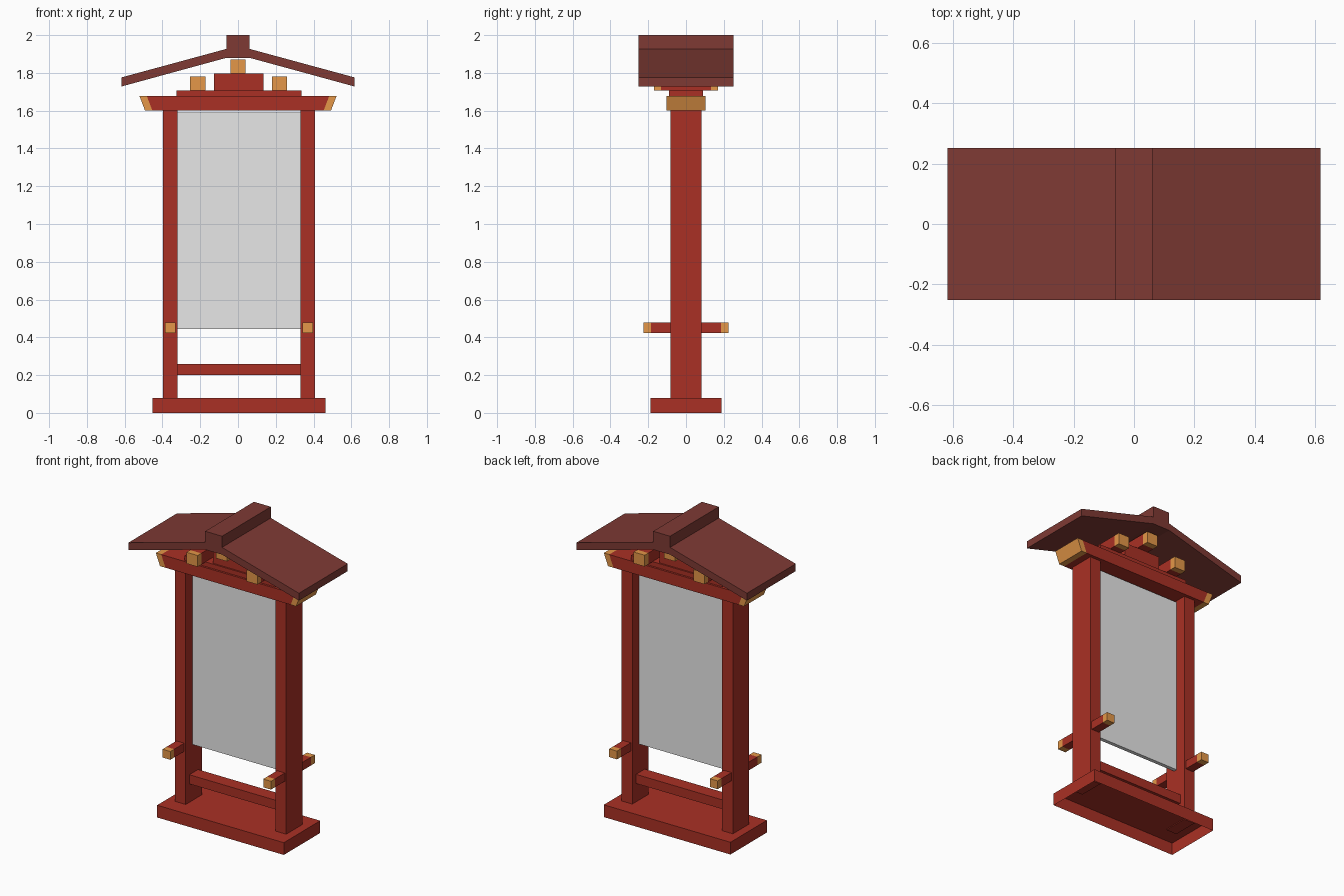
import bpy, bmesh
from mathutils import Vector

if "Cube" in bpy.data.objects:
    bpy.data.objects.remove(bpy.data.objects["Cube"])


def material(name, rgb):
    m = bpy.data.materials.new(name)
    m.diffuse_color = (*rgb, 1)
    m.use_nodes = True
    m.node_tree.nodes["Principled BSDF"].inputs["Base Color"].default_value = m.diffuse_color
    return m


RED = material("red_paint", (0.40, 0.030, 0.018))
GOLD = material("gold_tips", (0.78, 0.31, 0.065))
ROOF = material("dark_roof", (0.21, 0.042, 0.034))
GREY = material("grey_panel", (0.80, 0.80, 0.80))


def finish(bm, name, mats):
    bmesh.ops.recalc_face_normals(bm, faces=bm.faces)
    mesh = bpy.data.meshes.new(name)
    bm.to_mesh(mesh)
    bm.free()
    for m in mats:
        mesh.materials.append(m)
    ob = bpy.data.objects.new(name, mesh)
    bpy.context.collection.objects.link(ob)
    return ob


def box_bm(x, y, z):
    """Box from (min, max) ranges."""
    bm = bmesh.new()
    bmesh.ops.create_cube(bm, size=1)
    for v in bm.verts:
        v.co = Vector([r[0] + (c + 0.5) * (r[1] - r[0]) for c, r in zip(v.co, (x, y, z))])
    return bm


def box(name, x, y, z, mat=RED):
    return finish(box_bm(x, y, z), name, [mat])


def tipped_bar(name, x, y, z, axis, cut, lean=0.0):
    """Red bar with gold ends beyond +-cut; lean pulls the lower end edges inward."""
    bm = box_bm(x, y, z)
    for s in (-1, 1):
        p = Vector((0, 0, 0))
        p[axis] = s * cut
        n = Vector((0, 0, 0))
        n[axis] = 1
        bmesh.ops.bisect_plane(bm, geom=bm.verts[:] + bm.edges[:] + bm.faces[:],
                               plane_co=p, plane_no=n)
    for f in bm.faces:
        f.material_index = int(abs(f.calc_center_median()[axis]) > cut + 0.001)
    for v in bm.verts:
        if v.co.z < sum(z) / 2:
            v.co[axis] -= lean if v.co[axis] > 0 else -lean
    return finish(bm, name, [RED, GOLD])


C = 0.005  # the frame sits slightly right of the roof centre

# Base: a shallow box open underneath
bm = box_bm((C - 0.458, C + 0.458), (-0.188, 0.188), (0, 0.08))
bm.faces.ensure_lookup_table()
bottom = min(bm.faces, key=lambda f: f.calc_center_median().z)
bmesh.ops.delete(bm, geom=[bottom], context='FACES_ONLY')
finish(bm, "base", [RED])

# Posts and the arms passing through them
for side, s in (("left", -1), ("right", 1)):
    xs = sorted((C + s * 0.325, C + s * 0.402))
    box(side + "_post", xs, (-0.083, 0.083), (0.075, 1.6))
    xa = C + s * 0.364
    tipped_bar(side + "_arm", (xa - 0.028, xa + 0.028), (-0.226, 0.226),
               (0.424, 0.478), 1, 0.186)

# Rail and hanging panel between the posts
box("lower_rail", (C - 0.325, C + 0.325), (-0.045, 0.045), (0.20, 0.26))
box("panel", (C - 0.325, C + 0.325), (-0.012, 0.012), (0.445, 1.59), GREY)

# Top beam with slanted gold ends, and stepped blocks above
tipped_bar("top_beam", (-0.522, 0.522), (-0.103, 0.103), (1.6, 1.678), 0, 0.483, 0.03)
box("step_block", (C - 0.33, C + 0.33), (-0.09, 0.09), (1.678, 1.708))
box("centre_block", (C - 0.131, C + 0.131), (-0.08, 0.08), (1.708, 1.798))

# Purlins under the roof
for name, x, z in (("left_purlin", -0.213, 1.706), ("centre_purlin", 0, 1.798),
                   ("right_purlin", 0.22, 1.706)):
    tipped_bar(name, (x - 0.04, x + 0.04), (-0.17, 0.17), (z, z + 0.074), 1, 0.132)

# Roof with raised ridge: half profile mirrored, extruded along y
half = [(0.061, 1.88), (0.617, 1.728), (0.617, 1.776), (0.061, 1.927), (0.061, 2.0)]
outline = half + [(-x, z) for x, z in reversed(half)]
bm = bmesh.new()
face = bm.faces.new([bm.verts.new((x, -0.252, z)) for x, z in outline])
ext = bmesh.ops.extrude_face_region(bm, geom=[face], use_keep_orig=True)
for v in ext["geom"]:
    if isinstance(v, bmesh.types.BMVert):
        v.co.y = 0.252
finish(bm, "roof", [ROOF])
